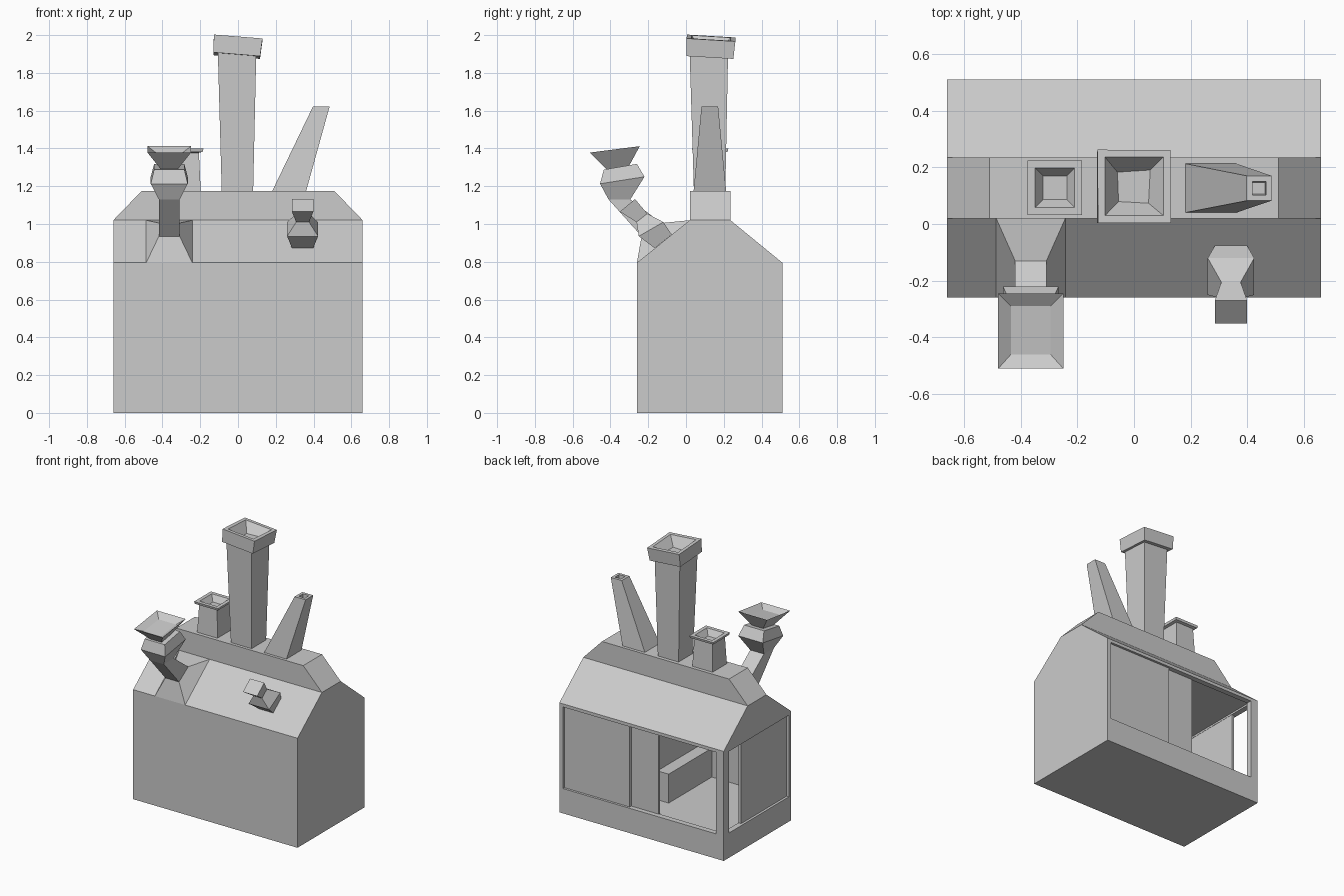
import bpy, bmesh
from mathutils import Matrix, Vector

if "Cube" in bpy.data.objects:
    bpy.data.objects.remove(bpy.data.objects["Cube"])


def make(name, bm):
    bmesh.ops.recalc_face_normals(bm, faces=bm.faces[:])
    me = bpy.data.meshes.new(name)
    bm.to_mesh(me)
    bm.free()
    ob = bpy.data.objects.new(name, me)
    bpy.context.collection.objects.link(ob)
    return ob


def loft(name, rings):
    """Skin matching rings of points and cap both ends."""
    bm = bmesh.new()
    vs = [[bm.verts.new(p) for p in r] for r in rings]
    n = len(vs[0])
    for a, b in zip(vs, vs[1:]):
        for i in range(n):
            j = (i + 1) % n
            bm.faces.new((a[i], a[j], b[j], b[i]))
    bm.faces.new(vs[0])
    bm.faces.new(vs[-1])
    return make(name, bm)


def flat(x0, x1, y0, y1, z):
    return [(x0, y0, z), (x1, y0, z), (x1, y1, z), (x0, y1, z)]


def box(name, x0, x1, y0, y1, z0, z1):
    return loft(name, [flat(x0, x1, y0, y1, z0), flat(x0, x1, y0, y1, z1)])


def square(cx, cy, z, h):
    return flat(cx - h, cx + h, cy - h, cy + h, z)


def tilted(cx, hx, y0, z0, y1, z1):
    """Rectangular section whose lower and upper edges run along x."""
    return [(cx - hx, y0, z0), (cx + hx, y0, z0), (cx + hx, y1, z1), (cx - hx, y1, z1)]


# House shell: gabled profile, hollowed, with back and left openings
profile = [(-.26, 0), (.51, 0), (.51, .795), (.235, 1.02), (.02, 1.02), (-.26, .795)]
house = loft("house_shell", [[(x, y, z) for y, z in profile] for x in (-.66, .66)])
cutters = [box("cut_room", -.62, .62, -.225, .47, .165, .785),
           box("cut_back", -.6, .632, .4, .6, .18, .772),
           box("cut_left", -.75, -.55, -.237, .45, .18, .772)]
for c in cutters:
    c.hide_render = True
    m = house.modifiers.new("cut", 'BOOLEAN')
    m.operation, m.solver, m.object = 'DIFFERENCE', 'EXACT', c
bpy.context.view_layer.objects.active = house
for m in list(house.modifiers):
    bpy.ops.object.modifier_apply(modifier=m.name)
for c in cutters:
    bpy.data.objects.remove(c)

# Roof ridge
loft("roof_ridge", [flat(-.66, .66, .02, .235, 1.02), flat(-.51, .51, .02, .235, 1.175)])

# Sliding panels
box("back_panel_outer", .107, .632, .475, .493, .18, .772)
box("back_panel_inner", -.11, .15, .457, .475, .165, .785)
box("left_panel", -.642, -.622, -.237, .285, .18, .772)

# Interior hearth: low ledge with a taller block behind it
box("hearth_ledge", -.05, .62, -.225, .27, .165, .375)
box("hearth_block", .04, .62, -.225, .26, .375, .785)

# Main chimney with leaning, hollow cap
cx, cy = -.003, .125
loft("main_chimney_shaft", [square(cx, cy, 1.17, .083), square(cx - .002, cy - .004, 1.92, .102)])
cap = loft("main_chimney_cap", [square(0, 0, z, h) for z, h in
           ((-.047, .102), (-.047, .124), (.047, .129), (.047, .103), (-.03, .046))])
cap.data.transform(Matrix.Translation((-.003, .13, 1.938))
                   @ Matrix.Rotation(.1, 4, Vector((-.6, .8, 0))))

# Small left chimney with a thin flared cap
sm = loft("small_chimney", [square(0, 0, z, h) for z, h in
          ((-.005, .082), (.205, .072), (.21, .092), (.227, .096), (.227, .07), (.185, .042))])
sm.location = (-.279, .128, 1.172)

# Slanted right chimney
loft("slanted_chimney", [flat(.18, .36, .04, .213, 1.172), flat(.397, .485, .082, .17, 1.622),
                         flat(.417, .465, .102, .15, 1.622), flat(.417, .462, .105, .147, 1.56)])

# Front elbow pipe rising from a tapered roof collar
px = -.364
loft("elbow_pipe", [tilted(px, .122, -.26, .795, .02, 1.02),
                    tilted(px, .055, -.235, .935, -.13, 1.005),
                    tilted(px, .055, -.41, 1.13, -.295, 1.13),
                    tilted(px, .098, -.455, 1.213, -.22, 1.25),
                    tilted(px, .08, -.435, 1.288, -.26, 1.318)])
loft("elbow_pipe_funnel", [tilted(px, .045, -.42, 1.29, -.30, 1.31),
                           tilted(px, .115, -.51, 1.378, -.245, 1.412),
                           tilted(px, .07, -.46, 1.355, -.29, 1.377)])

# Small roof vent square to the front slope
vx = .342
loft("roof_vent", [tilted(vx, .056, -.165, .872, -.075, .944),
                   tilted(vx, .082, -.25, .935, -.12, 1.01),
                   tilted(vx, .034, -.262, 1.01, -.205, 1.055),
                   tilted(vx, .057, -.35, 1.065, -.27, 1.132)])
